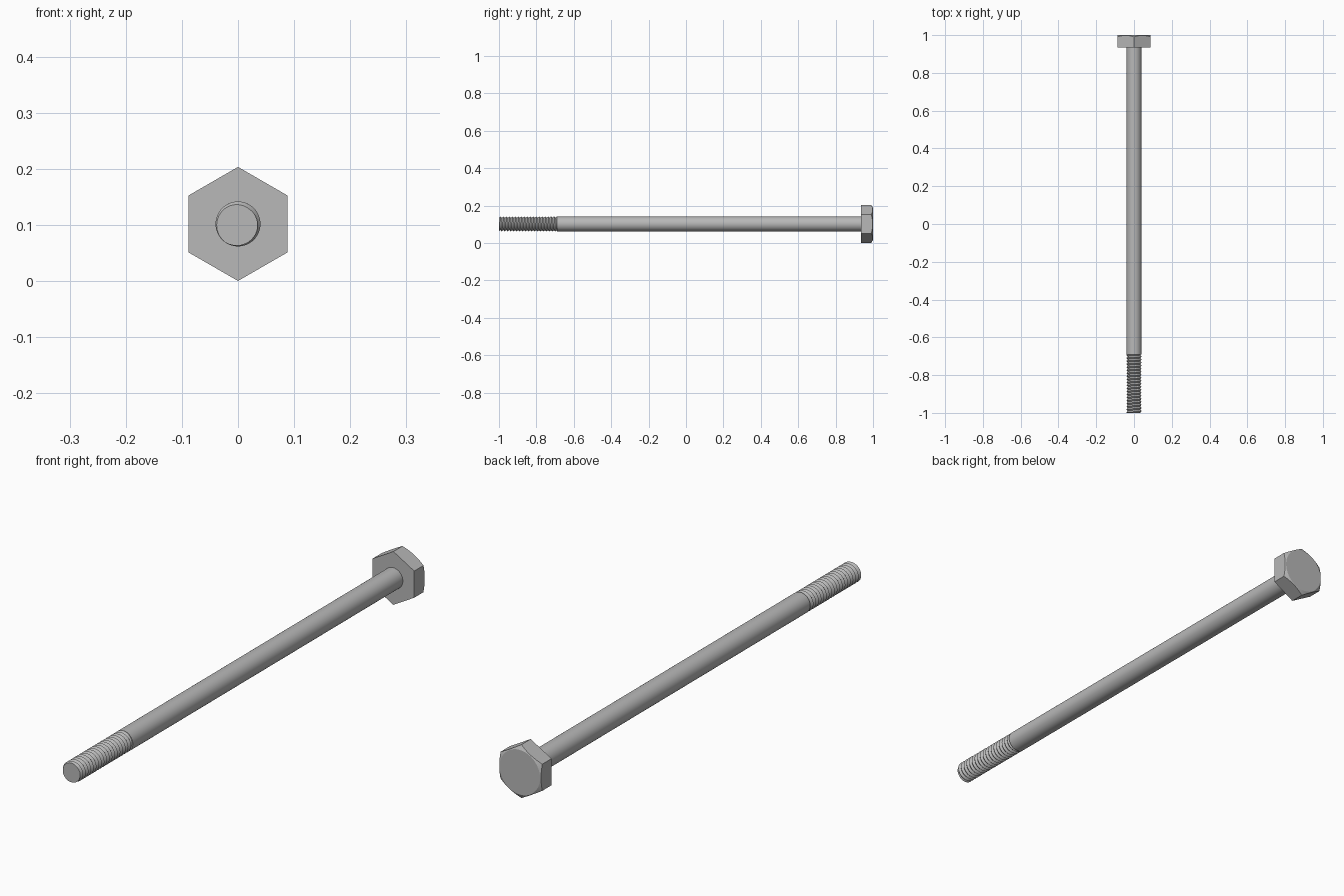
import bpy
import bmesh
from math import cos, sin, tan, pi, tau, radians

cube = bpy.data.objects.get("Cube")
if cube:
    bpy.data.objects.remove(cube, do_unlink=True)

APOTHEM = 0.088                       # half the width across the head flats
AXIS_Z = APOTHEM / cos(pi / 6)        # head stands on one corner
SHANK_R = 0.04
THREAD_START, THREAD_END = -1.0, -0.69
HEAD_FRONT, HEAD_BACK = 0.935, 1.0
PITCH, DEPTH = 0.016, 0.007
SEGMENTS = 72

steel = bpy.data.materials.new("grey steel")
steel.use_nodes = True
GREY = (0.48, 0.48, 0.48, 1.0)
steel.diffuse_color = GREY
steel.node_tree.nodes["Principled BSDF"].inputs["Base Color"].default_value = GREY


def loft(name, rings, segments=SEGMENTS):
    """Skin rings around the bolt axis; each ring maps an angle to (radius, y)."""
    bm = bmesh.new()
    rows = []
    for ring in rings:
        row = []
        for j in range(segments + 1):
            a = tau * j / segments
            r, y = ring(a)
            row.append(bm.verts.new((r * cos(a), y, AXIS_Z + r * sin(a))))
        rows.append(row)
    for low, high in zip(rows, rows[1:]):
        for j in range(segments):
            bm.faces.new((low[j], low[j + 1], high[j + 1], high[j]))
    bmesh.ops.remove_doubles(bm, verts=bm.verts, dist=1e-5)
    # Close both ends
    bmesh.ops.holes_fill(bm, edges=[e for e in bm.edges if e.is_boundary], sides=0)
    bmesh.ops.recalc_face_normals(bm, faces=bm.faces)
    mesh = bpy.data.meshes.new(name)
    bm.to_mesh(mesh)
    bm.free()
    mesh.materials.append(steel)
    obj = bpy.data.objects.new(name, mesh)
    bpy.context.collection.objects.link(obj)
    bpy.ops.object.select_all(action="DESELECT")
    obj.select_set(True)
    bpy.context.view_layer.objects.active = obj
    bpy.ops.object.shade_smooth_by_angle(angle=radians(25))
    return obj


# Plain shank
loft("shank", [lambda a: (SHANK_R, THREAD_END),
               lambda a: (SHANK_R, HEAD_FRONT + 0.005)])


# Right-hand helical thread: alternate crest and root lines, trimmed flat at the ends
def thread_line(k):
    def ring(a):
        turn = a / tau - 0.65
        y = THREAD_START + PITCH * (k / 2 - turn)
        y = min(max(y, THREAD_START), THREAD_END)
        phase = ((y - THREAD_START) / PITCH + turn) % 1
        return SHANK_R - DEPTH * (1 - abs(2 * phase - 1)), y
    return ring


turns = int((THREAD_END - THREAD_START) / PITCH)
loft("thread", [thread_line(k) for k in range(-3, 2 * turns + 6)], 48)


# Hexagonal head with a conical chamfer on its back
def hex_radius(a):
    return APOTHEM / cos((a + pi / 6) % (pi / 3) - pi / 6)


FACE_R = 0.085
loft("hex_head", [
    lambda a: (hex_radius(a), HEAD_FRONT),
    lambda a: (hex_radius(a), HEAD_BACK - (hex_radius(a) - FACE_R) * tan(pi / 6)),
    lambda a: (FACE_R, HEAD_BACK),
])
